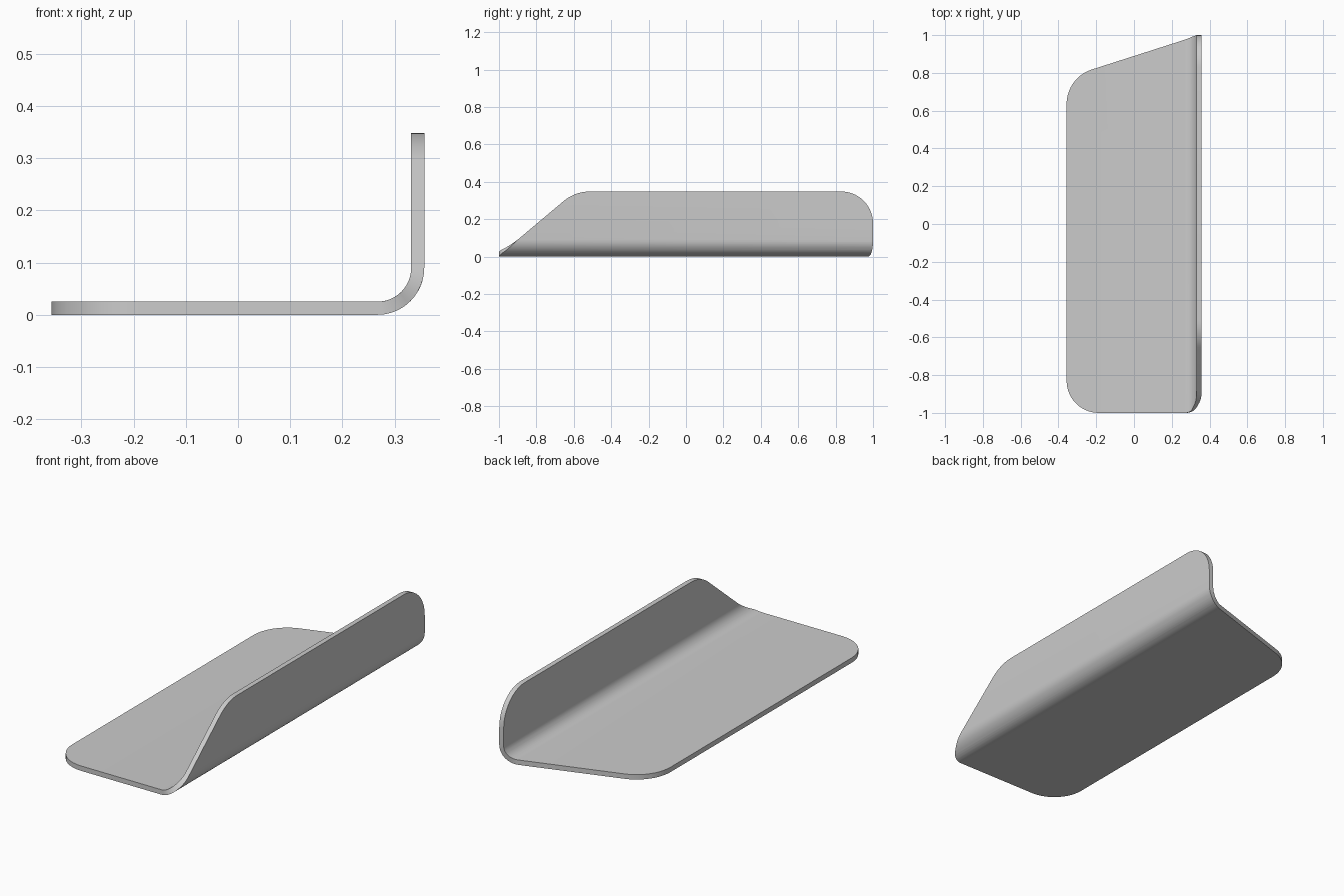
import bpy, bmesh, math
from mathutils import Vector

if "Cube" in bpy.data.objects:
    bpy.data.objects.remove(bpy.data.objects["Cube"])

T = 0.025            # sheet thickness
B = 0.267            # where the bend starts
R = 0.09             # outer bend radius
L = 0.12             # flat length of the bend
STEPS = 12


def fillet(corners, n=10):
    """Round each (u, y, tangent length) corner with a circular arc."""
    pts = []
    for i, (u, y, t) in enumerate(corners):
        p = Vector((u, y))
        d1 = (Vector(corners[i - 1][:2]) - p).normalized()
        d2 = (Vector(corners[(i + 1) % len(corners)][:2]) - p).normalized()
        half = d1.angle(d2) / 2
        centre = p + (d1 + d2).normalized() * (t / math.cos(half))
        a, b = p + d1 * t - centre, p + d2 * t - centre
        ang = a.angle(b)
        for k in range(n + 1):
            f = k / n
            pts.append(centre + (a * math.sin((1 - f) * ang) + b * math.sin(f * ang)) / math.sin(ang))
    return pts


def bend(u, y, d):
    """Fold the flat pattern up along the bend line."""
    if u <= B:
        return Vector((u, y, d))
    a = min((u - B) / L, 1) * math.pi / 2
    r = R - d
    return Vector((B + r * math.sin(a), y, R - r * math.cos(a) + max(u - B - L, 0)))


# Flat pattern of the sheet: base plate on the left, flange on the right
top = B + L + 0.348 - R
outline = fillet([
    (-0.357, -1, 0.17), (0.303, -1, 0.03), (top, -0.593, 0.08),
    (top, 1, 0.17), (0.345, 1, 0.04), (-0.357, 0.775, 0.14)])

bm = bmesh.new()
bm.faces.new([bm.verts.new((p.x, p.y, 0)) for p in outline])
for i in range(STEPS + 1):
    bmesh.ops.bisect_plane(bm, geom=bm.verts[:] + bm.edges[:] + bm.faces[:], dist=1e-5,
                           plane_co=(B + L * i / STEPS, 0, 0), plane_no=(1, 0, 0))

# Thicken, then fold
ext = bmesh.ops.extrude_face_region(bm, geom=bm.faces[:], use_keep_orig=True)
for v in ext["geom"]:
    if isinstance(v, bmesh.types.BMVert):
        v.co.z = T
for v in bm.verts:
    v.co = bend(*v.co)
bmesh.ops.recalc_face_normals(bm, faces=bm.faces[:])

mesh = bpy.data.meshes.new("bent_plate")
bm.to_mesh(mesh)
bm.free()
plate = bpy.data.objects.new("bent_plate", mesh)
bpy.context.collection.objects.link(plate)
bpy.context.view_layer.objects.active = plate
plate.select_set(True)
bpy.ops.object.shade_smooth_by_angle(angle=math.radians(30))
